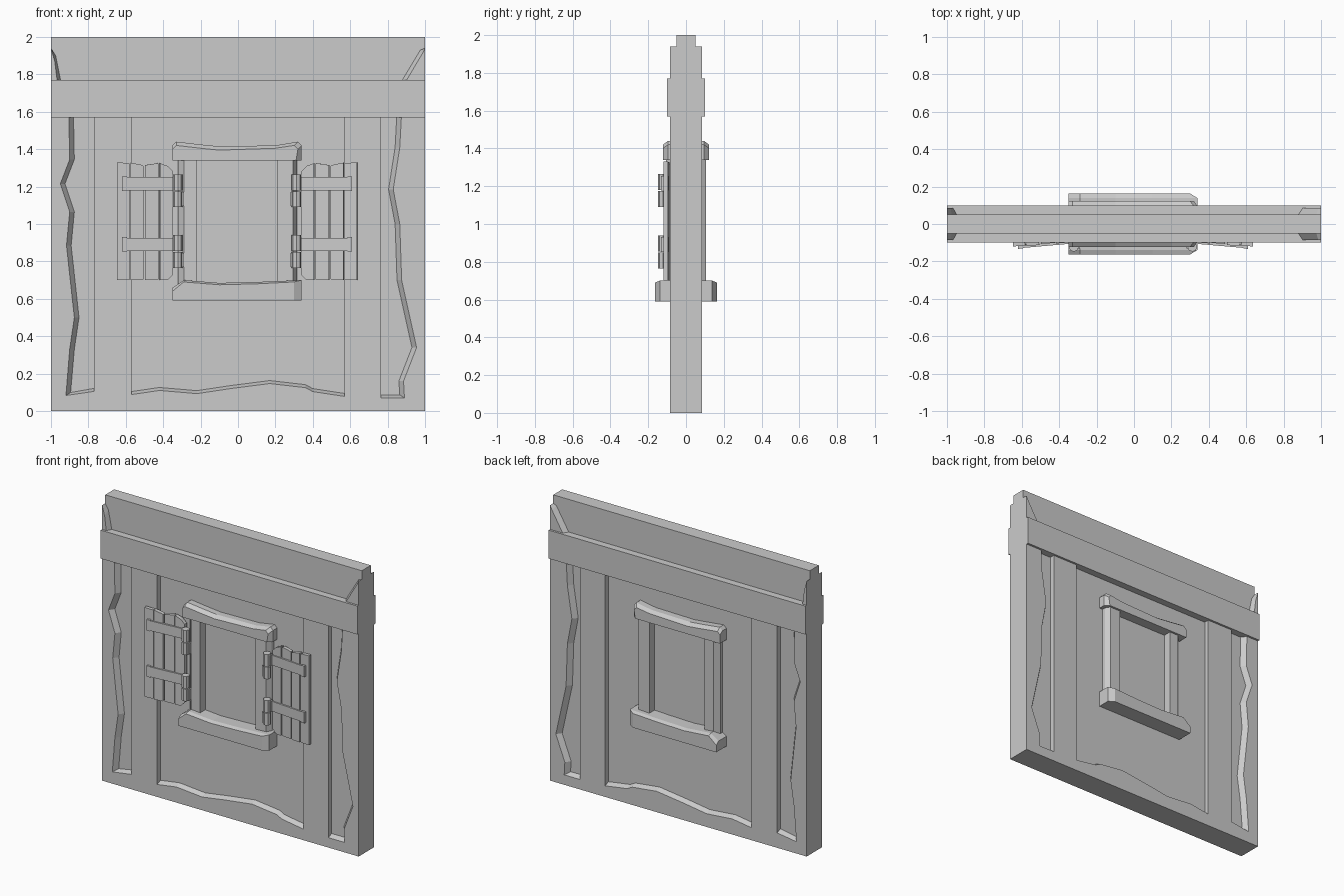
import bpy, bmesh, math
from mathutils import Matrix

cube = bpy.data.objects.get("Cube")
if cube:
    bpy.data.objects.remove(cube, do_unlink=True)

grey = bpy.data.materials.new("plain_grey")
grey.use_nodes = True
colour = (0.6, 0.6, 0.6, 1)
grey.diffuse_color = colour
grey.node_tree.nodes["Principled BSDF"].inputs["Base Color"].default_value = colour


def finish(name, bm):
    bmesh.ops.recalc_face_normals(bm, faces=bm.faces)
    mesh = bpy.data.meshes.new(name)
    bm.to_mesh(mesh)
    bm.free()
    mesh.materials.append(grey)
    obj = bpy.data.objects.new(name, mesh)
    bpy.context.scene.collection.objects.link(obj)
    return obj


def loft(name, sections):
    """Join (y, outline) sections of equal point count into a closed solid."""
    bm = bmesh.new()
    rings = [[bm.verts.new((x, y, z)) for x, z in outline] for y, outline in sections]
    bm.faces.new(rings[0])
    bm.faces.new(rings[-1])
    for a, b in zip(rings, rings[1:]):
        for i in range(len(a)):
            j = (i + 1) % len(a)
            bm.faces.new((a[i], a[j], b[j], b[i]))
    return finish(name, bm)


def rect(x0, x1, z0, z1):
    return [(x0, z0), (x1, z0), (x1, z1), (x0, z1)]


def box(name, x0, x1, y, z0, z1):
    return loft(name, [(-y, rect(x0, x1, z0, z1)), (y, rect(x0, x1, z0, z1))])


def symmetric(name, face_y, face, body_y, body):
    return loft(name, [(-face_y, face), (-body_y, body), (body_y, body), (face_y, face)])


def shift(points, dx, dz):
    return [(x + dx, z + dz) for x, z in points]


# Wall core and crossbeam
box("wall_core", -1, 1, 0.05, 0, 2)
box("crossbeam", -1, 1, 0.1, 1.57, 1.77)

# Broken plaster layer: ragged edges around three recesses
TOP = 1.6
left_edge = [(-.905, TOP), (-.9, 1.345), (-.95, 1.215), (-.9, 1.065),
             (-.917, .885), (-.875, .5), (-.9, .33), (-.92, .083)]
middle_edge = [(-.57, .088), (-.42, .11), (-.22, .093), (-.04, .12),
               (.17, .147), (.36, .125), (.4, .104), (.57, .078)]
right_edge = [(.89, .07), (.885, .16), (.955, .34), (.875, .7),
              (.865, 1), (.83, 1.185), (.865, 1.41), (.875, TOP)]


def plaster(slope_x, slope_z):
    left = shift(left_edge, slope_x, 0)
    left[-1] = (left[-1][0], left[-1][1] + slope_z)
    right = shift(right_edge, -slope_x, 0)
    right[0] = (right[0][0], right[0][1] + slope_z)
    return ([(-1, 0), (-1, TOP)] + left
            + [(-.77, .105 + slope_z), (-.77, TOP), (-.57, TOP)]
            + shift(middle_edge, 0, slope_z)
            + [(.57, TOP), (.765, TOP), (.765, .07 + slope_z)]
            + right + [(1, TOP), (1, 0)])


for side, s in (("front", -1), ("back", 1)):
    loft(side + "_plaster", [(s * .05, plaster(.025, .016)), (s * .085, plaster(0, 0))])
    loft(side + "_right_corner", [
        (s * .05, [(-1, 1.75), (-.945, 1.75), (-.975, 1.9), (-1, 1.94)]),
        (s * .085, [(-1, 1.75), (-.965, 1.75), (-.98, 1.87), (-1, 1.94)])])
    loft(side + "_left_corner", [
        (s * .05, [(1, 1.75), (.867, 1.75), (.975, 1.93), (1, 1.94)]),
        (s * .085, [(1, 1.75), (.89, 1.75), (.985, 1.91), (1, 1.94)])])

# Window frame, passing through the wall
symmetric("window_sill",
          .163, [(-.35, .59), (.3, .59), (.3, .69), (.1, .68), (-.1, .675), (-.29, .69), (-.35, .64)],
          .138, [(-.35, .59), (.34, .59), (.34, .7), (.1, .69), (-.1, .685), (-.29, .7), (-.35, .66)])
symmetric("window_lintel",
          .122, [(-.35, 1.34), (.31, 1.34), (.32, 1.4), (.3, 1.42), (.2, 1.405),
                 (-.1, 1.395), (-.2, 1.405), (-.33, 1.42), (-.35, 1.4)],
          .095, [(-.35, 1.34), (.34, 1.34), (.34, 1.42), (.32, 1.44), (.2, 1.42),
                 (-.1, 1.415), (-.2, 1.425), (-.33, 1.44), (-.35, 1.42)])
for name, inner, face, outer in (("right_jamb", -.22, -.29, -.32), ("left_jamb", .21, .295, .315)):
    symmetric(name, .107, rect(inner, face, .68, 1.36), .075, rect(inner, outer, .68, 1.36))


# Shutters: four planks, two straps and hinge knuckles per side
PIVOT = -.35
TILT = math.radians(5)


def mirrored(points, s):
    return [(x if s < 0 else -x - .01, z) for x, z in points]


def tilted(obj, s):
    """Swing a shutter part slightly away from the wall about its hinge line."""
    pivot = Matrix.Translation((PIVOT if s < 0 else -PIVOT - .01, 0, 0))
    obj.data.transform(pivot @ Matrix.Rotation(-s * TILT, 4, 'Z') @ pivot.inverted())


def slab(name, outline, y0, y1, s):
    points = mirrored(outline, s)
    return loft(name, [(y0, points), (y1, points)])


def knuckle(name, x, z0, z1):
    bm = bmesh.new()
    bmesh.ops.create_cone(bm, cap_ends=True, segments=8, radius1=.026, radius2=.026,
                          depth=z1 - z0,
                          matrix=Matrix.Translation((x, -.122, (z0 + z1) / 2)))
    finish(name, bm)


planks = [(-.655, -.587, 1.33, 1.325), (-.583, -.515, 1.328, 1.315),
          (-.505, -.432, 1.315, 1.325), (-.425, -.355, 1.325, 1.31)]
for side, s in (("right", -1), ("left", 1)):
    for i, (x0, x1, za, zb) in enumerate(planks):
        cut = .03 if i == 3 else .005
        outline = [(x0, .7), (x1 - cut, .7), (x1, .7 + cut), (x1, zb - cut),
                   (x1 - cut, zb), (x0, za)]
        front = -.094 - .004 * (i % 2)
        tilted(slab(f"{side}_shutter_plank_{i + 1}", outline, front, -.07, s), s)
    for level, z in (("lower", .855), ("upper", 1.18)):
        tag = f"{side}_{level}"
        tilted(slab(tag + "_strap", rect(-.62, -.34, z, z + .07), -.106, -.09, s), s)
        tilted(slab(tag + "_strap_end", rect(-.63, -.605, z - .003, z + .075), -.109, -.068, s), s)
        centre = mirrored([(-.322, 0)], s)[0][0]
        knuckle(tag + "_strap_knuckle", centre, z, z + .085)
        knuckle(tag + "_frame_knuckle", centre, z - .09, z - .005)
        slab(tag + "_frame_plate", rect(-.32, -.29, z - .085, z - .01), -.13, -.1, s)
        slab(tag + "_strap_plate", rect(-.35, -.32, z, z + .075), -.125, -.095, s)
